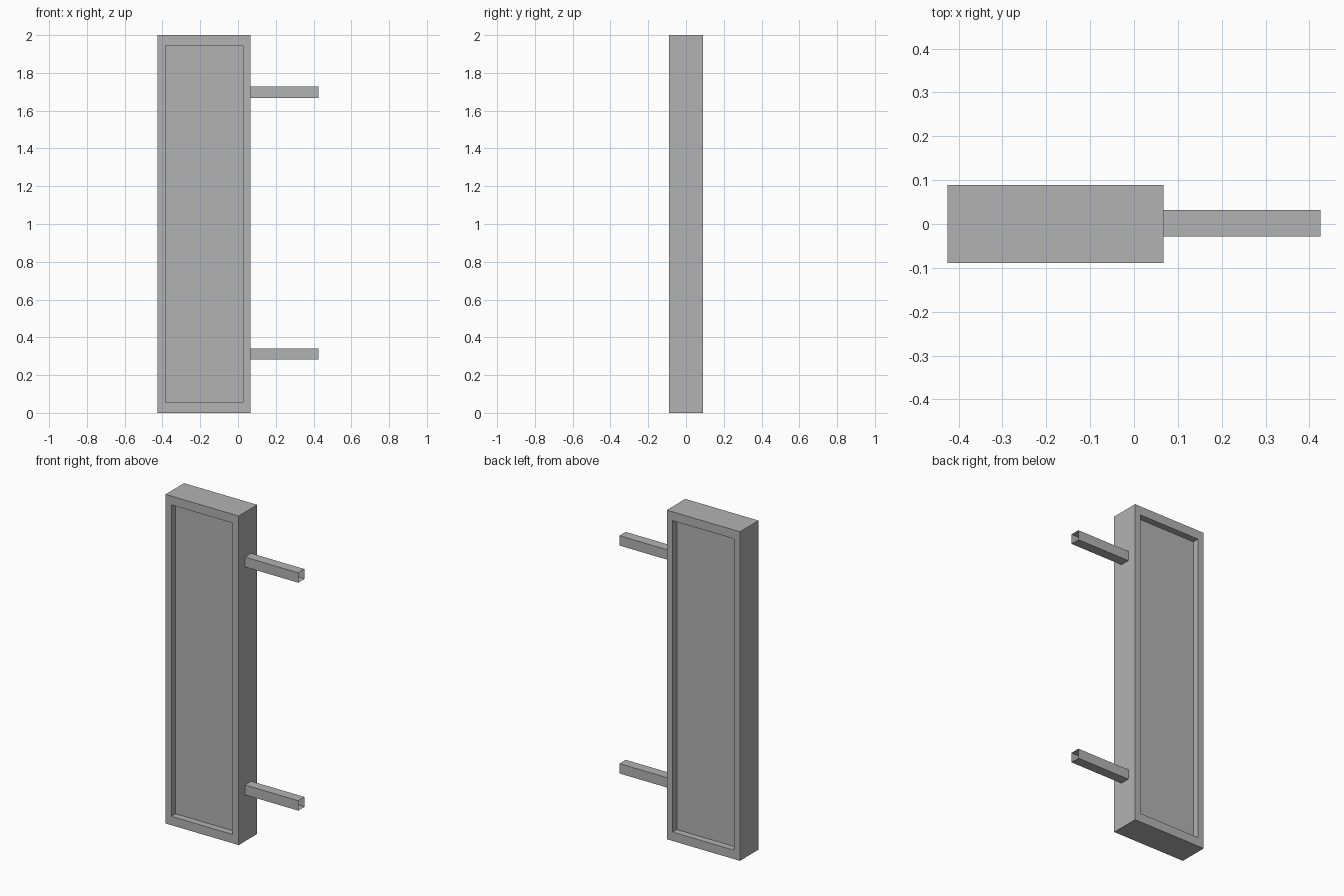
import bpy
import bmesh
from mathutils import Vector

cube = bpy.data.objects.get("Cube")
if cube:
    bpy.data.objects.remove(cube, do_unlink=True)

# Single grey finish
grey = bpy.data.materials.new("grey")
grey.use_nodes = True
colour = (0.45, 0.45, 0.45, 1)
grey.diffuse_color = colour
grey.node_tree.nodes["Principled BSDF"].inputs["Base Color"].default_value = colour


def box(bm, low, high):
    """Add an axis-aligned box between two corners."""
    low, high = Vector(low), Vector(high)
    verts = bmesh.ops.create_cube(bm, size=1)["verts"]
    bmesh.ops.scale(bm, vec=high - low, verts=verts)
    bmesh.ops.translate(bm, vec=(low + high) / 2, verts=verts)


def finish(bm, name):
    mesh = bpy.data.meshes.new(name)
    bm.to_mesh(mesh)
    bm.free()
    mesh.materials.append(grey)
    obj = bpy.data.objects.new(name, mesh)
    bpy.context.collection.objects.link(obj)
    return obj


LEFT, RIGHT, DEPTH = -0.425, 0.067, 0.089
BORDER_X, BORDER_Z, RECESS = 0.04, 0.054, 0.04

# Sign box with a recessed panel on both front and back
bm = bmesh.new()
box(bm, (LEFT, -DEPTH, 0), (RIGHT, DEPTH, 2))
centre = Vector(((LEFT + RIGHT) / 2, 0, 1))
inner = Vector(((RIGHT - LEFT) / 2 - BORDER_X, 0, 1 - BORDER_Z))
for face in [f for f in bm.faces if abs(f.normal.y) > 0.9]:
    side = 1 if face.normal.y > 0 else -1
    bmesh.ops.inset_individual(bm, faces=[face], thickness=0.02)
    for v in face.verts:
        v.co.x = centre.x + inner.x * (1 if v.co.x > centre.x else -1)
        v.co.z = centre.z + inner.z * (1 if v.co.z > centre.z else -1)
    # Push a copy of the panel inwards to form the recess walls
    panel = bmesh.ops.extrude_discrete_faces(bm, faces=[face])["faces"][0]
    for v in panel.verts:
        v.co.y = side * (DEPTH - RECESS)
bmesh.ops.recalc_face_normals(bm, faces=bm.faces)
finish(bm, "sign_box")

# Square mounting tubes, open at both ends
for name, z in (("lower_bracket", 0.312), ("upper_bracket", 1.697)):
    bm = bmesh.new()
    box(bm, (RIGHT, -0.028, z - 0.03), (0.425, 0.032, z + 0.03))
    ends = [f for f in bm.faces if abs(f.normal.x) > 0.9]
    bmesh.ops.delete(bm, geom=ends, context="FACES_ONLY")
    finish(bm, name)
